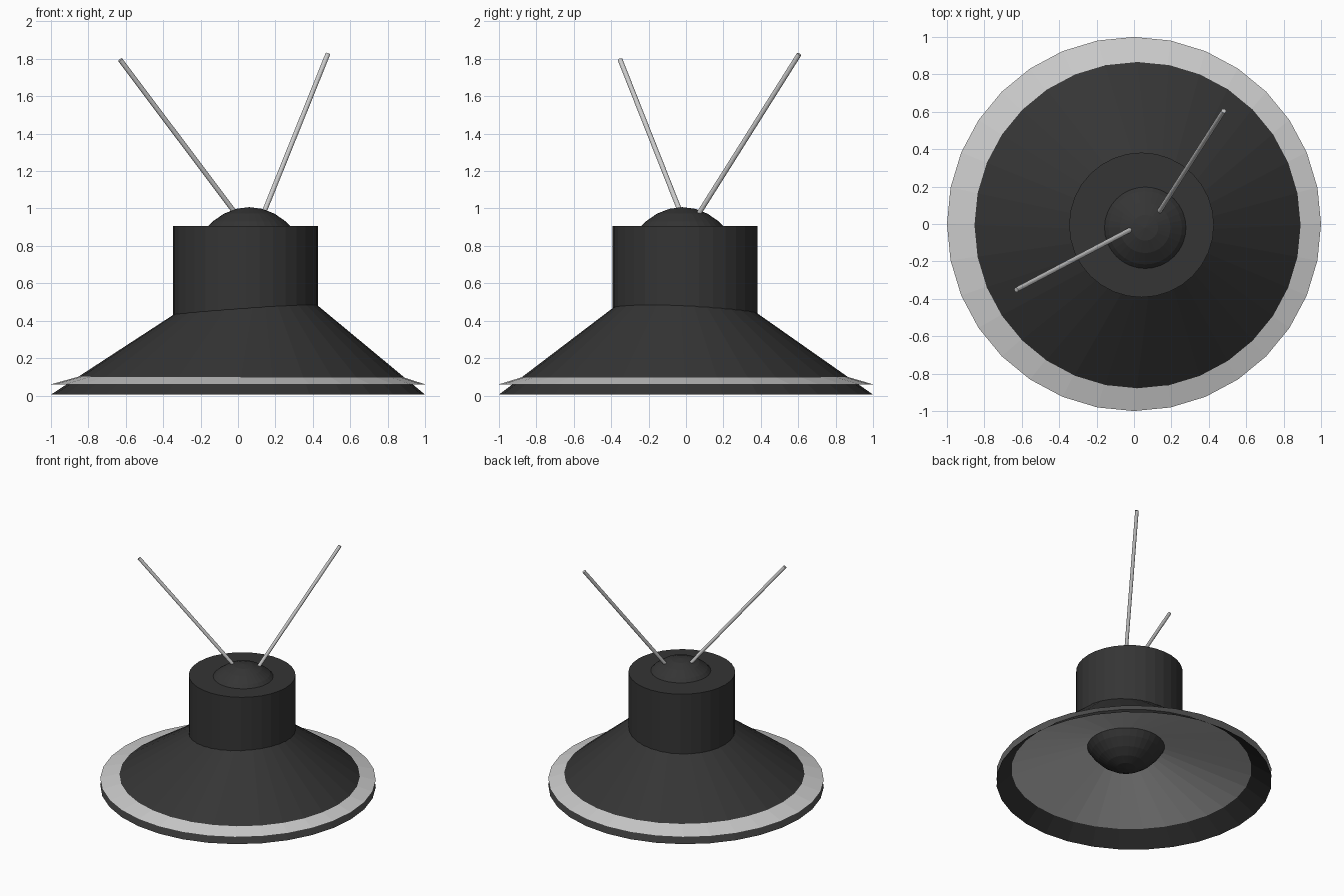
import bpy
import bmesh
import math
from mathutils import Vector

if "Cube" in bpy.data.objects:
    bpy.data.objects.remove(bpy.data.objects["Cube"])

dark = bpy.data.materials.new("dark_plastic")
dark.diffuse_color = (0.035, 0.035, 0.035, 1)
dark.use_nodes = True
dark.node_tree.nodes["Principled BSDF"].inputs["Base Color"].default_value = dark.diffuse_color


def finish(name, bm, mat=None):
    bmesh.ops.recalc_face_normals(bm, faces=bm.faces)
    me = bpy.data.meshes.new(name)
    bm.to_mesh(me)
    bm.free()
    if mat:
        me.materials.append(mat)
    ob = bpy.data.objects.new(name, me)
    bpy.context.collection.objects.link(ob)
    return ob


def open_cone(name, z, apex, mat=None, sides=32):
    """Open-bottomed cone shell of radius 1 with an off-centre apex."""
    bm = bmesh.new()
    tip = bm.verts.new(apex)
    ring = [bm.verts.new((math.cos(a), math.sin(a), z))
            for a in (2 * math.pi * i / sides for i in range(sides))]
    for i in range(sides):
        bm.faces.new((ring[i], ring[(i + 1) % sides], tip))
    return finish(name, bm, mat)


def rod(name, start, end, radius, sides, mat=None):
    """Capped cylinder between two points."""
    start, end = Vector(start), Vector(end)
    axis = end - start
    bm = bmesh.new()
    bmesh.ops.create_cone(bm, cap_ends=True, segments=sides, radius1=radius,
                          radius2=radius, depth=axis.length)
    ob = finish(name, bm, mat)
    ob.location = (start + end) / 2
    ob.rotation_euler = axis.to_track_quat('Z', 'Y').to_euler()
    return ob


# Skirt: dark steep cone and the shallow pale cone showing at its rim
open_cone("skirt", 0.005, (0.12, -0.04, 0.735), dark)
open_cone("rim_plate", 0.06, (0.08, -0.03, 0.36))

# Drum body
rod("drum", (0.04, -0.005, 0.35), (0.04, -0.005, 0.907), 0.387, 32, dark)

# Egg-shaped core: dome on top, bulge showing underneath
bm = bmesh.new()
bmesh.ops.create_uvsphere(bm, u_segments=32, v_segments=16, radius=1)
core = finish("core_dome", bm, dark)
core.scale = (0.353, 0.353, 0.457)
core.location = (0.06, -0.02, 0.55)

# Antennas
rod("antenna_left", (0.02, -0.01, 0.93), (-0.63, -0.352, 1.795), 0.013, 12)
rod("antenna_right", (0.115, 0.035, 0.92), (0.48, 0.605, 1.825), 0.013, 12)
